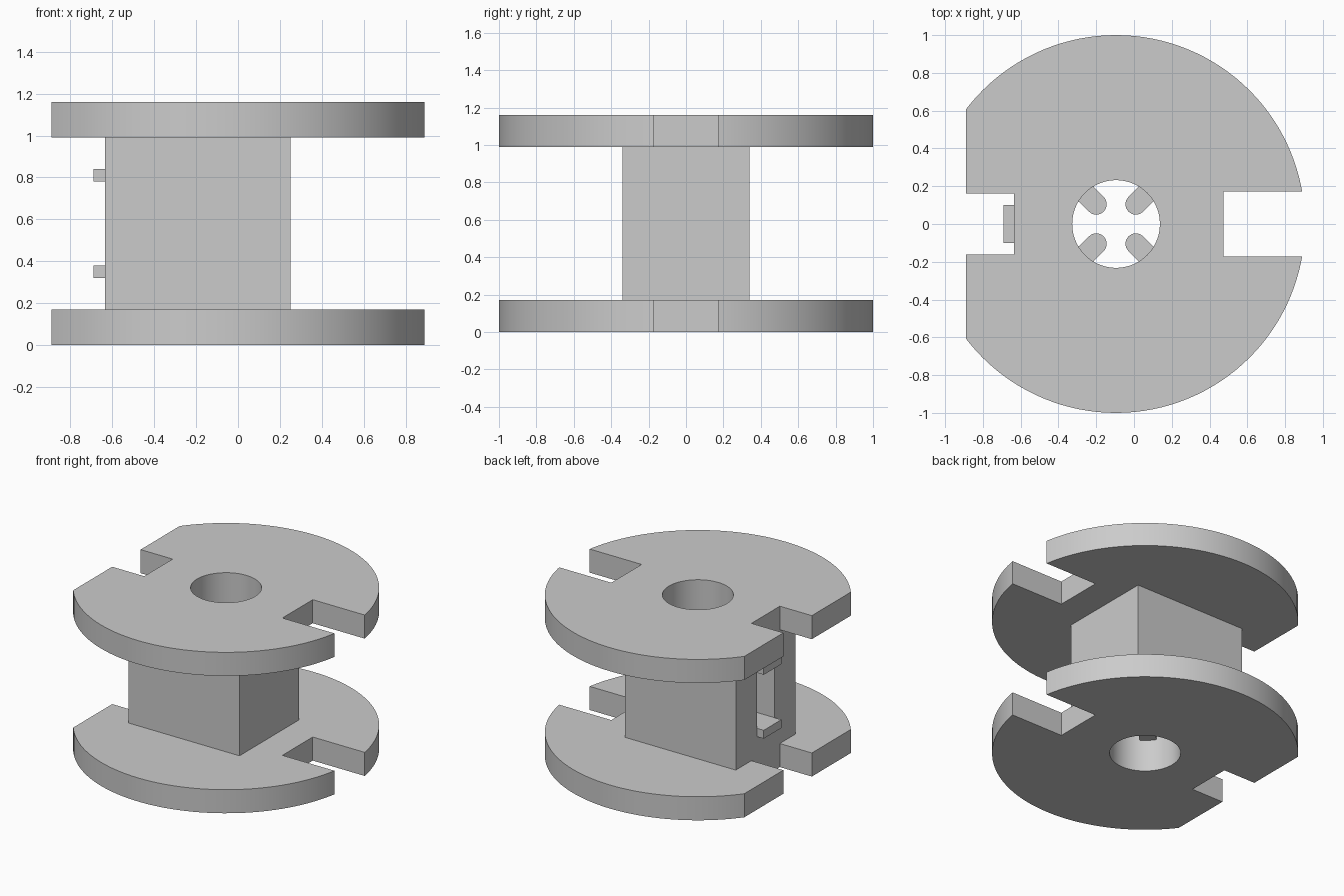
import bpy
import math

cube = bpy.data.objects.get("Cube")
if cube:
    bpy.data.objects.remove(cube, do_unlink=True)

AXIS = -0.105 + 0.01   # x of the spool axis
EDGE = 0.89            # half width of the flanges
CORE_BACK = -0.635     # slotted face of the core
FLANGE = 0.17          # flange thickness
HEIGHT = 1.16
BORE = 0.232

grey = bpy.data.materials.new("light_grey")
grey.use_nodes = True
grey.diffuse_color = (0.6, 0.6, 0.6, 1)
grey.node_tree.nodes["Principled BSDF"].inputs["Base Color"].default_value = (0.6, 0.6, 0.6, 1)


def prism(name, outline, z0, z1):
    """Upright solid from a counter-clockwise outline."""
    n = len(outline)
    verts = [(x, y, z) for z in (z0, z1) for x, y in outline]
    faces = [tuple(reversed(range(n))), tuple(range(n, 2 * n))]
    faces += [(i, (i + 1) % n, (i + 1) % n + n, i + n) for i in range(n)]
    mesh = bpy.data.meshes.new(name)
    mesh.from_pydata(verts, [], faces)
    mesh.materials.append(grey)
    obj = bpy.data.objects.new(name, mesh)
    bpy.context.collection.objects.link(obj)
    return obj


def box(name, x0, x1, y, z0, z1):
    return prism(name, [(x0, -y), (x1, -y), (x1, y), (x0, y)], z0, z1)


def disc(name, radius, z0, z1, sides=128):
    angles = [2 * math.pi * i / sides for i in range(sides)]
    return prism(name, [(AXIS + radius * math.cos(a), radius * math.sin(a)) for a in angles], z0, z1)


def activate(obj):
    bpy.ops.object.select_all(action="DESELECT")
    obj.select_set(True)
    bpy.context.view_layer.objects.active = obj


def cut(obj, *cutters):
    activate(obj)
    for cutter in cutters:
        cutter.hide_render = True
        mod = obj.modifiers.new("cut", "BOOLEAN")
        mod.operation = "DIFFERENCE"
        mod.solver = "EXACT"
        mod.object = cutter
        bpy.ops.object.modifier_apply(modifier=mod.name)
        bpy.data.objects.remove(cutter, do_unlink=True)


def smooth(obj):
    activate(obj)
    bpy.ops.object.shade_smooth_by_angle(angle=math.radians(30))


# Flanges: round plates with one flat side, two slots and the bore
for name, z in (("lower_flange", 0), ("upper_flange", HEIGHT - FLANGE)):
    lo, hi = z - 0.1, z + FLANGE + 0.1
    flange = disc(name, 1.0, z, z + FLANGE)
    cut(flange,
        box("flat_cutter", -2, -EDGE, 2, lo, hi),
        box("tab_slot_cutter", -2, CORE_BACK, 0.162, lo, hi),
        box("wide_slot_cutter", 0.475, 2, 0.173, lo, hi),
        disc("bore_cutter", BORE, lo, hi))
    smooth(flange)

# Core: square tube with the bore and a window in one side
core = box("core", CORE_BACK, 0.25, 0.34, FLANGE, HEIGHT - FLANGE)
cut(core,
    disc("bore_cutter", BORE, 0, HEIGHT),
    box("window_cutter", -1, AXIS, 0.1, 0.38, 0.78))
smooth(core)

# Tabs above and below the window
for name, z in (("lower_tab", 0.32), ("upper_tab", 0.78)):
    box(name, -0.69, CORE_BACK, 0.1, z, z + 0.06)

# Ribs: four round-nosed ribs inside the bore
for i in range(4):
    turn = math.pi / 4 + i * math.pi / 2
    nose = [math.pi / 2 + math.pi * k / 16 for k in range(17)]
    local = [(0.148 + 0.055 * math.cos(a), 0.055 * math.sin(a)) for a in nose]
    local += [(0.24, -0.055), (0.24, 0.055)]
    c, s = math.cos(turn), math.sin(turn)
    rib = prism("bore_rib_%d" % (i + 1),
                [(AXIS + u * c - v * s, u * s + v * c) for u, v in local], 0.23, 0.93)
    smooth(rib)
